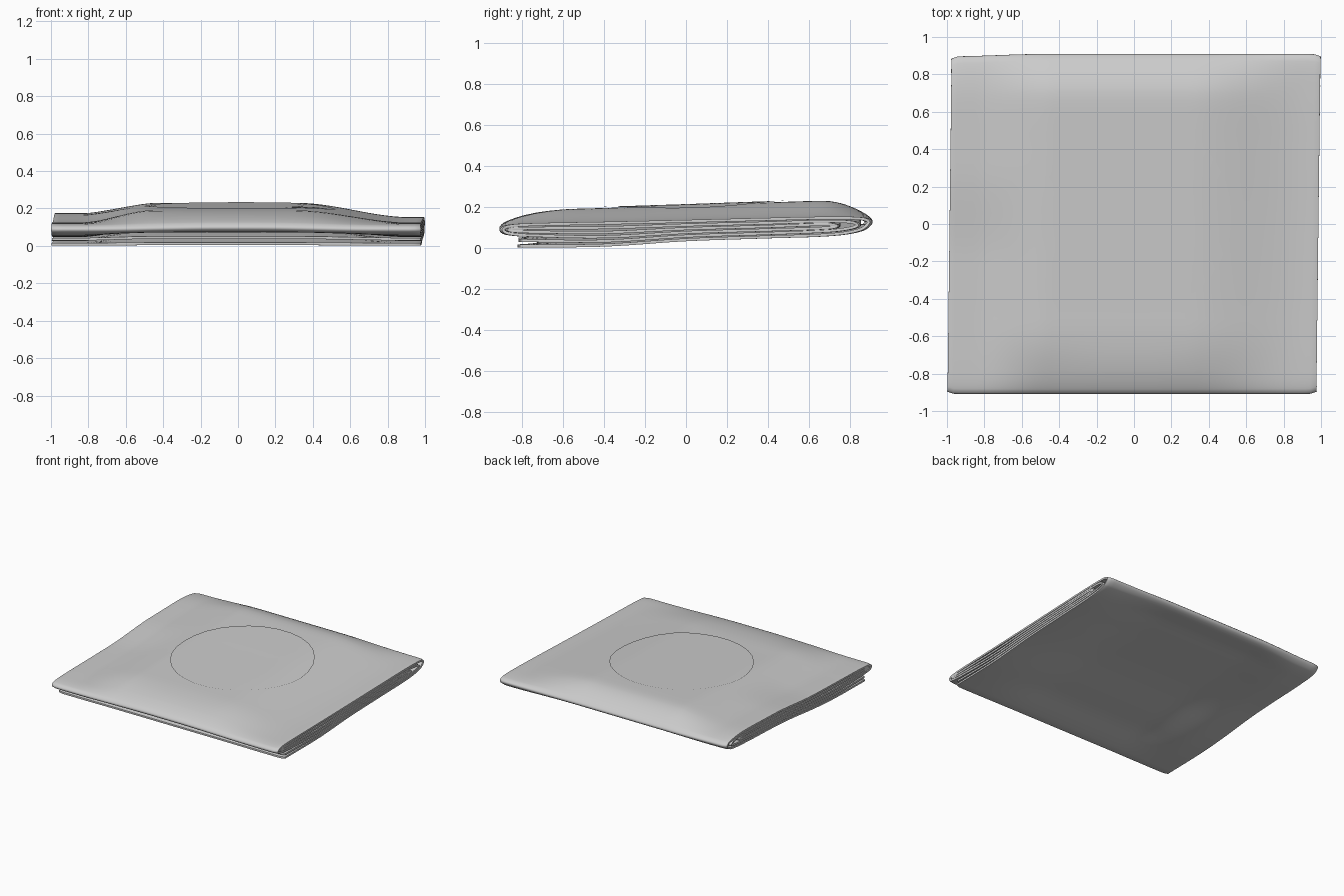
import bpy, bmesh, math
from mathutils import Vector

if "Cube" in bpy.data.objects:
    bpy.data.objects.remove(bpy.data.objects["Cube"])

cloth_mat = bpy.data.materials.new("cloth grey")
cloth_mat.diffuse_color = (0.6, 0.6, 0.6, 1)
cloth_mat.use_nodes = True
cloth_mat.node_tree.nodes["Principled BSDF"].inputs["Base Color"].default_value = cloth_mat.diffuse_color

# Side profile (y, z) of the doubled, twice folded sheet
OUTER = [(-.82, .009), (-.4, .014), (0, .040), (.4, .054), (.72, .066), (.86, .09), (.902, .126),
         (.87, .142), (.7, .146), (.4, .14), (0, .13), (-.4, .121), (-.78, .113), (-.88, .104),
         (-.902, .088), (-.88, .072), (-.78, .062), (-.4, .055), (0, .076), (.4, .088), (.7, .098),
         (.745, .107)]
INNER = [(.7, .115), (.4, .105), (0, .094), (-.4, .076), (-.78, .079), (-.855, .083), (-.875, .088),
         (-.855, .094), (-.78, .096), (-.4, .099), (0, .112), (.4, .122), (.7, .13), (.82, .125),
         (.845, .11), (.8, .095), (.7, .083), (.4, .071), (0, .058), (-.4, .034), (-.815, .036)]
THICK = 0.014

def smooth(t):
    t = min(1, max(0, t))
    return t * t * (3 - 2 * t)

def dome(t):
    return math.sin(min(1, max(0, t)) * math.pi / 2)

def spline(pts, n):
    """Smooth path through the points."""
    p = [Vector(q) for q in pts]
    p = [2 * p[0] - p[1]] + p + [2 * p[-1] - p[-2]]
    out = []
    for a, b, c, d in zip(p, p[1:], p[2:], p[3:]):
        L = (c - b).length
        m1 = (c - a) / (L + (b - a).length) * L
        m2 = (d - b) / ((d - c).length + L) * L
        for i in range(n):
            t = i / n
            out.append(b * (2*t**3 - 3*t**2 + 1) + m1 * (t**3 - 2*t**2 + t)
                       + c * (3*t**2 - 2*t**3) + m2 * (t**3 - t**2))
    out.append(p[-2])
    return out

def bulge(x, y):
    """Soft raised middle plus a slightly lifted back left corner."""
    fx = smooth((0.85 + x) / 0.40) if x < 0 else smooth((0.93 - x) / 0.62)
    fy = dome((0.91 - abs(y)) / (0.36 if y < 0 else 0.25))
    corner = 0.022 * smooth((-x - 0.5) / 0.3) * smooth((y + 0.2) / 0.5) * fy
    return (0.071 + 0.01 * y) * fx * fy + corner

def place(x, y, z):
    """Drape a profile point: raise the middle, skew the sides, round the corners."""
    lo, hi = 0.036 + 0.04 * y, 0.130 + 0.025 * y
    f = min(1, max(0, (z - lo) / (hi - lo)))
    low = 0.7 * smooth((y + 0.85) / 0.4)
    w = low + (1 - low) * f
    fold = 0.008 * smooth((0.7 - abs(x)) / 0.6) * smooth((z - 0.05) / 0.04) * smooth((-y - 0.6) / 0.2)
    y2 = y * (1 - 0.014 * smooth((abs(x) - 0.96) / 0.04))
    if y > 0:
        y2 -= 0.014 * smooth((-x - 0.5) / 0.5) * y
    return Vector((x * 0.986 + 0.012 * y, y2, z + fold + bulge(x, y) * w))

def finish(name, bm):
    bmesh.ops.recalc_face_normals(bm, faces=bm.faces)
    me = bpy.data.meshes.new(name)
    bm.to_mesh(me)
    bm.free()
    me.materials.append(cloth_mat)
    ob = bpy.data.objects.new(name, me)
    bpy.context.collection.objects.link(ob)
    bpy.ops.object.select_all(action='DESELECT')
    ob.select_set(True)
    bpy.context.view_layer.objects.active = ob
    bpy.ops.object.shade_smooth_by_angle(angle=math.radians(60))
    return ob

# Folded cloth: sweep the profile across x, then thicken it
bm = bmesh.new()
path = spline(OUTER + INNER, 7)
N = 64
rows = [[bm.verts.new(place(-1 + 2 * i / N, p.x, p.y)) for i in range(N + 1)] for p in path]
for r, s in zip(rows, rows[1:]):
    for i in range(N):
        bm.faces.new((r[i], r[i + 1], s[i + 1], s[i]))
cloth = finish("folded_cloth", bm)
sol = cloth.modifiers.new("thickness", 'SOLIDIFY')
sol.thickness = THICK
sol.offset = 0
bev = cloth.modifiers.new("soft_hem", 'BEVEL')
bev.width = 0.004
bev.segments = 2
bev.limit_method = 'ANGLE'
bev.angle_limit = math.radians(60)

# Round patch: thin disc draped on the top layer
top = sorted((p.x, p.y) for p in spline(OUTER, 7) if p.y > 0.112 and -0.75 < p.x < 0.75)

def top_z(y):
    for (a, za), (b, zb) in zip(top, top[1:]):
        if a <= y <= b:
            return za + (zb - za) * (y - a) / (b - a)
    return top[-1][1]

bm = bmesh.new()
SEG, RINGS = 30, 12

def patch_vert(r, k):
    a = 2 * math.pi * k / SEG
    x, y = 0.01 + r * math.cos(a), 0.04 + r * math.sin(a)
    return bm.verts.new(place(x, y, top_z(y)) + Vector((0, 0, THICK / 2 + 0.006)))

centre = patch_vert(0, 0)
rings = [[patch_vert(0.52 * j / RINGS, k) for k in range(SEG)] for j in range(1, RINGS + 1)]
for k in range(SEG):
    n = (k + 1) % SEG
    bm.faces.new((centre, rings[0][k], rings[0][n]))
    for a, b in zip(rings, rings[1:]):
        bm.faces.new((a[k], b[k], b[n], a[n]))
finish("round_patch", bm)
